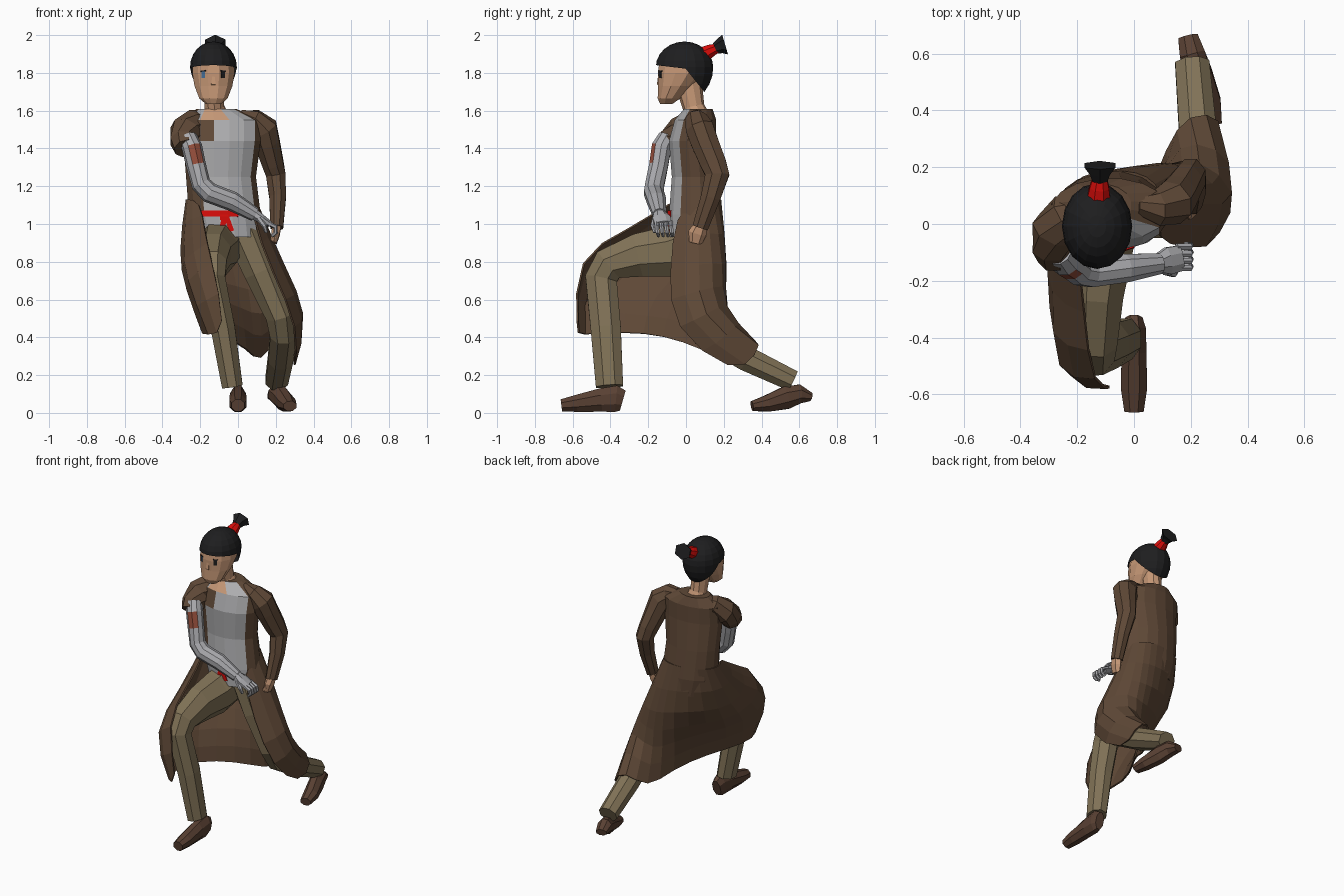
import bpy, bmesh, math
from mathutils import Vector as V

COL = {'coat brown': (.115, .066, .038), 'trouser khaki': (.22, .17, .095), 'shirt grey': (.42, .42, .43),
       'skin': (.56, .31, .18), 'hair black': (.013, .013, .014), 'red cloth': (.7, .004, .003),
       'metal grey': (.40, .40, .42), 'rust patch': (.30, .075, .043), 'eye blue': (.06, .16, .32),
       'boot brown': (.10, .052, .033)}
MATS = {}
for n, c in COL.items():
    MATS[n] = bpy.data.materials.new(n)
    MATS[n].diffuse_color = (*c, 1)


def finish(name, bm, mats, rule=None):
    """Turn a bmesh into an object; rule(centre, normal) picks the material slot."""
    bmesh.ops.recalc_face_normals(bm, faces=bm.faces)
    if rule:
        for f in bm.faces:
            f.material_index = rule(f.calc_center_median(), f.normal)
    me = bpy.data.meshes.new(name)
    bm.to_mesh(me)
    bm.free()
    for m in mats:
        me.materials.append(MATS[m])
    ob = bpy.data.objects.new(name, me)
    bpy.context.collection.objects.link(ob)
    return ob


def tube(name, pts, mats, sides=8, ref=(1, 0, 0), axis=None, rule=None):
    """Loft through (x, y, z, side radius, other radius) points."""
    bm = bmesh.new()
    P = [V(p[:3]) for p in pts]
    k = 1 / math.cos(math.pi / sides)
    rings = []
    for i, p in enumerate(pts):
        t = V(axis) if axis else V()
        if not axis:
            if i:
                t += (P[i] - P[i - 1]).normalized()
            if i < len(P) - 1:
                t += (P[i + 1] - P[i]).normalized()
        t.normalize()
        u = V(ref)
        u = (u - t * u.dot(t)).normalized()
        v = t.cross(u)
        ring = []
        for s in range(sides):
            a = (s + .5) * 2 * math.pi / sides
            ring.append(bm.verts.new(P[i] + u * math.cos(a) * p[3] * k + v * math.sin(a) * p[-1] * k))
        rings.append(ring)
    for r0, r1 in zip(rings, rings[1:]):
        for s in range(sides):
            q = (s + 1) % sides
            bm.faces.new((r0[s], r0[q], r1[q], r1[s]))
    bm.faces.new(rings[0])
    bm.faces.new(rings[-1])
    return finish(name, bm, mats, rule)


def plate(name, host, x, z, w, h, mat, tilt=0):
    """Thin plate laid on the front surface of host."""
    ok, loc, nor, _ = host.ray_cast(V((x, -1, z)), V((0, 1, 0)))
    bm = bmesh.new()
    bmesh.ops.create_cube(bm, size=1)
    bmesh.ops.scale(bm, vec=(w, h, .008), verts=bm.verts)
    ob = finish(name, bm, [mat])
    r = V((1, 0, 0))
    r = (r - nor * r.dot(nor)).normalized()
    up = nor.cross(r)
    r, up = r * math.cos(tilt) + up * math.sin(tilt), up * math.cos(tilt) - r * math.sin(tilt)
    for v in ob.data.vertices:
        v.co = loc + r * v.co.x + up * v.co.y + nor * v.co.z


# Torso: coat body with the shirt and neckline on its front
def torso_rule(c, n):
    if c.y > .02 or c.z < .95:
        return 0
    if c.z > 1.52 and abs(c.x + .12) < .05:
        return 2
    left = -.15 if 1.45 < c.z < 1.55 else -.21
    return 1 if left < c.x < .07 else 0


torso = tube('torso', [(-.05, .05, .93, .175, .135), (-.07, .05, 1.05, .19, .14), (-.09, .05, 1.25, .185, .125),
                       (-.085, .035, 1.44, .205, .125), (-.085, .05, 1.55, .205, .11), (-.115, .065, 1.61, .105, .075)],
             ['coat brown', 'shirt grey', 'skin'], 16, axis=(0, 0, 1), rule=torso_rule)

# Coat skirt: strands from waist to hem, from the right front edge round the back to the left front edge
strands = [
    [(-.20, -.07, 1.13), (-.18, -.30, .97), (-.15, -.60, .84), (-.05, -.575, .42)],
    [(-.28, 0, 1.13), (-.31, -.24, .88), (-.32, -.61, .73), (-.17, -.58, .41)],
    [(-.28, .09, 1.13), (-.335, -.05, .80), (-.26, -.30, .60), (-.22, -.33, .43)],
    [(-.21, .165, 1.13), (-.25, .14, .80), (-.11, -.08, .60), (-.09, -.11, .41)],
    [(-.08, .19, 1.13), (-.02, .22, .78), (.02, .12, .55), (.05, .08, .34)],
    [(.01, .185, 1.13), (.09, .235, .76), (.12, .19, .50), (.11, .27, .25)],
    [(.08, .15, 1.13), (.19, .23, .75), (.235, .205, .61), (.19, .40, .42)],
    [(.115, .06, 1.13), (.28, .08, .78), (.43, .05, .51), (.325, .38, .31)],
    [(.07, -.06, 1.06), (.18, -.085, .75), (.335, -.09, .45), (.29, .26, .19)]]
bm = bmesh.new()
grid = [[bm.verts.new(p) for p in s] for s in strands]
for a, b in zip(grid, grid[1:]):
    for i in range(3):
        bm.faces.new((a[i], a[i + 1], b[i + 1], b[i]))
skirt = finish('coat_skirt', bm, ['coat brown'])
skirt.modifiers.new('round', 'SUBSURF').levels = 1
skirt.modifiers['round'].render_levels = 1
skirt.modifiers.new('cloth', 'SOLIDIFY').thickness = .01

# Legs
tube('front_trouser_leg', [(-.09, .05, .9, .11, .13), (-.115, -.08, .855, .11, .135), (-.13, -.25, .835, .092, .115),
                           (-.14, -.41, .785, .08, .09), (-.14, -.45, .71, .072, .085), (-.08, -.425, .45, .064, .08),
                           (-.03, -.405, .14, .055, .072)], ['trouser khaki'])
tube('back_trouser_leg', [(.03, .05, .96, .1), (.12, .05, .75, .09, .1), (.225, .065, .52, .078, .09),
                          (.24, .11, .42, .07, .08), (.225, .32, .287, .066, .066), (.205, .565, .17, .06, .056)],
     ['trouser khaki'])

# Shoes
tube('front_shoe', [(0, -.335, .065, .03, .055), (0, -.37, .075, .042, .07), (0, -.45, .068, .044, .062),
                    (0, -.58, .05, .046, .045), (0, -.66, .04, .034, .032)], ['boot brown'])
tube('back_shoe', [(.275, .35, .036, .035, .026), (.26, .43, .05, .046, .044), (.23, .53, .08, .045, .06),
                   (.205, .6, .1, .045, .05), (.19, .66, .085, .035, .022)], ['boot brown'])

# Left arm: full sleeve and bare hand
tube('left_sleeve', [(.01, .06, 1.575, .03), (.08, .055, 1.55, .058), (.135, .075, 1.5, .076, .074),
                     (.155, .1, 1.43, .066, .072), (.185, .145, 1.32, .056, .068), (.2, .165, 1.26, .052, .064),
                     (.21, .13, 1.14, .044, .052), (.205, .075, .98, .034, .042)], ['coat brown'])
tube('left_hand', [(.205, .08, 1.0, .024, .03), (.2, .06, .95, .022, .042), (.19, .05, .9, .015, .03)], ['skin'], 6)
tube('left_thumb', [(.2, .05, .97, .013), (.19, .03, .93, .012), (.18, .025, .91, .008)], ['skin'], 5)

# Right arm: torn short sleeve and metal arm with a painted patch
tube('right_sleeve', [(-.17, .06, 1.56, .04), (-.23, .035, 1.535, .072), (-.275, -.02, 1.49, .08, .082),
                      (-.285, -.08, 1.44, .07, .072), (-.275, -.115, 1.40, .065, .06)], ['coat brown'], ref=(0, 1, 0))
tube('metal_arm', [(-.265, -.1, 1.46, .045), (-.243, -.13, 1.405, .052), (-.222, -.145, 1.31, .05),
                   (-.195, -.165, 1.21, .05), (-.15, -.17, 1.165, .052), (-.03, -.155, 1.12, .05),
                   (.09, -.14, 1.05, .036)], ['metal grey', 'rust patch'], 10, ref=(0, 1, 0),
     rule=lambda c, n: 1 if 1.33 < c.z < 1.39 and n.y < -.6 and n.x > -.4 else 0)
tube('metal_palm', [(.08, -.14, 1.055, .03), (.12, -.13, 1.03, .048, .024), (.165, -.12, 1.0, .045, .018)],
     ['metal grey'], 8, ref=(0, 1, 0))
for i in range(4):
    y = -.155 + i * .025
    tube('metal_finger_%d' % i, [(.15, y, 1.01, .011), (.197, y, .985, .011), (.2, y + .005, .955, .01),
                                 (.18, y + .01, .935, .007)], ['metal grey'], 6, ref=(0, 1, 0))
tube('metal_thumb', [(.11, -.165, 1.03, .014), (.14, -.175, .99, .012), (.15, -.165, .955, .008)],
     ['metal grey'], 6, ref=(0, 1, 0))

# Neck and head
tube('neck', [(-.115, .06, 1.55, .075, .07), (-.125, .04, 1.62, .052, .055), (-.13, .01, 1.76, .052, .07)], ['skin'], 10)
head = tube('head', [(-.13, -.105, 1.635, .04, .032), (-.13, -.09, 1.665, .075, .06), (-.13, -.055, 1.73, .1, .092),
                     (-.13, -.022, 1.80, .112, .127), (-.13, -.012, 1.88, .106, .126), (-.13, -.01, 1.93, .068, .08)],
            ['skin'], 12, axis=(0, 0, 1))

# Hair cap: an ellipsoid trimmed by a hairline that drops at the nape, with a tied topknot
bm = bmesh.new()
bmesh.ops.create_uvsphere(bm, u_segments=16, v_segments=12, radius=1)
for v in bm.verts:
    v.co = (-.13 + v.co.x * .124, -.008 + v.co.y * .152, 1.83 + v.co.z * (.136 if v.co.z > 0 else .18))
lines = [(V((0, -.15, 1.84)), V((0, .12, 1))), (V((0, 0, 1.82)), V((0, 1.25, 1)))]
for co, no in lines:
    bmesh.ops.bisect_plane(bm, geom=bm.verts[:] + bm.edges[:] + bm.faces[:], plane_co=co, plane_no=no)
low = [f for f in bm.faces if all((f.calc_center_median() - co).dot(no) < 0 for co, no in lines)]
bmesh.ops.delete(bm, geom=low, context='FACES')
finish('hair_cap', bm, ['hair black'])
tube('hair_tie', [(-.125, .085, 1.893, .042), (-.122, .13, 1.917, .034), (-.12, .165, 1.932, .024)], ['red cloth'])
tube('topknot', [(-.12, .155, 1.93, .026), (-.12, .18, 1.942, .035), (-.12, .207, 1.95, .055, .047)], ['hair black'], 6)

# Face details and sash, laid on the surfaces below
bpy.context.view_layer.update()
for x, side, iris in ((-.183, 'right', 'eye blue'), (-.08, 'left', 'hair black')):
    plate(side + '_eye', head, x, 1.79, .022, .034, iris)
    plate(side + '_eyelid', head, x, 1.81, .032, .006, 'hair black')
tube('nose', [(-.13, -.142, 1.785, .006), (-.13, -.142, 1.745, .012, .014), (-.13, -.125, 1.735, .008)], ['skin'], 4)
for i, x in enumerate((-.175, -.125, -.075, -.025)):
    plate('sash_%d' % i, torso, x, 1.055, .054, .032, 'red cloth')
for i, (x, z, w, h, a) in enumerate(((-.07, 1.045, .05, .05, 0), (-.082, .99, .028, .1, -.25), (-.045, .995, .026, .07, .35))):
    plate('sash_knot_%d' % i, torso, x, z, w, h, 'red cloth', a)
